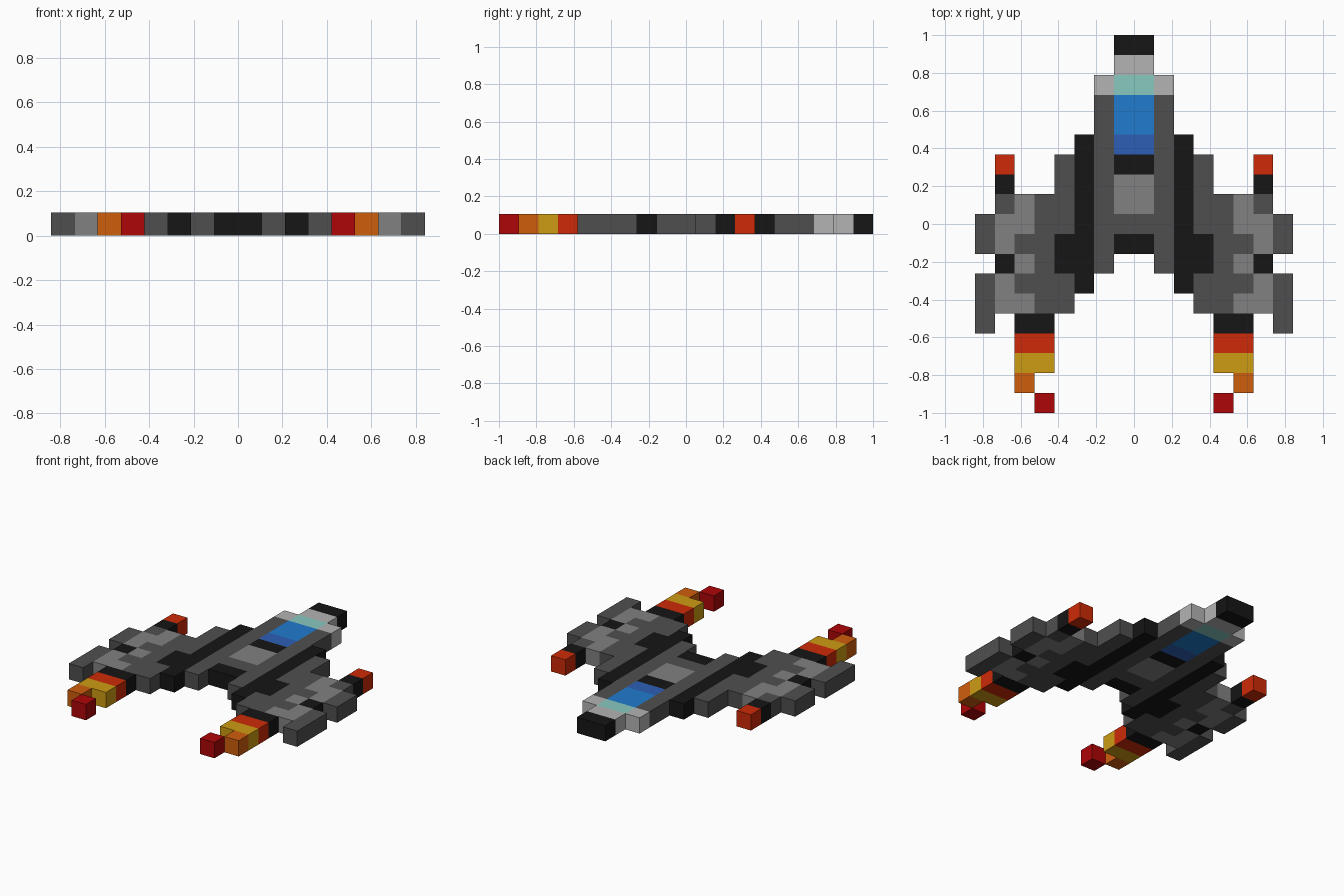
import bpy, bmesh
from mathutils import Matrix

if "Cube" in bpy.data.objects:
    bpy.data.objects.remove(bpy.data.objects["Cube"])

CELL = 2 / 19  # one voxel; the ship is 19 rows long and 16 columns wide


def material(name, rgb):
    mat = bpy.data.materials.new(name)
    mat.diffuse_color = (*[(c / 255) ** 2.2 for c in rgb], 1)
    mat.use_nodes = True
    mat.node_tree.nodes["Principled BSDF"].inputs["Base Color"].default_value = mat.diffuse_color
    return mat


black = material("black", (28, 28, 28))
dark = material("dark_grey", (80, 80, 80))
mid = material("mid_grey", (128, 128, 128))
light = material("light_grey", (178, 178, 178))
teal = material("teal", (135, 200, 190))
blue = material("blue", (38, 122, 205))
deep_blue = material("deep_blue", (48, 95, 180))
red = material("red", (172, 14, 16))
scarlet = material("scarlet", (204, 46, 16))
orange = material("orange", (206, 94, 20))
yellow = material("yellow", (204, 154, 26))


def add_box(bm, x0, x1, r0, r1):
    """Box over columns x0..x1 and rows r0..r1, rows counted from the nose."""
    size = ((x1 - x0) * CELL, (r1 - r0) * CELL, CELL)
    centre = ((x0 + x1) / 2 * CELL, 1 - (r0 + r1) / 2 * CELL, CELL / 2)
    bmesh.ops.create_cube(bm, size=1, matrix=Matrix.Translation(centre) @ Matrix.Diagonal((*size, 1)))


def part(name, mat, *boxes):
    """Symmetric part: boxes from column 0 straddle the centre, others are mirrored."""
    bm = bmesh.new()
    for x0, x1, r0, r1 in boxes:
        if x0 == 0:
            add_box(bm, -x1, x1, r0, r1)
        else:
            add_box(bm, x0, x1, r0, r1)
            add_box(bm, -x1, -x0, r0, r1)
    mesh = bpy.data.meshes.new(name)
    bm.to_mesh(mesh)
    bm.free()
    mesh.materials.append(mat)
    bpy.context.collection.objects.link(bpy.data.objects.new(name, mesh))


# Nose and cockpit
part("nose_tip", black, (0, 1, 0, 1))
part("nose_collar", light, (0, 1, 1, 2), (1, 2, 2, 3))
part("windscreen", teal, (0, 1, 2, 3))
part("canopy", blue, (0, 1, 3, 5))
part("canopy_rear", deep_blue, (0, 1, 5, 6))
part("canopy_frame", black, (0, 1, 6, 7))

# Fuselage
part("spine_panel", mid, (0, 1, 7, 9))
part("spine_rear", dark, (0, 1, 9, 10))
part("tail_block", black, (0, 1, 10, 11))
part("fuselage_side", dark, (1, 2, 3, 12))
part("wing_root", black, (2, 3, 5, 13), (3, 4, 10, 12))

# Wings
part("inner_wing", dark, (3, 4, 6, 10), (3, 4, 12, 14), (4, 5, 8, 14),
     (5, 6, 10, 11), (5, 6, 12, 13), (6, 7, 8, 9))
part("wing_panel", mid, (5, 6, 8, 10), (6, 7, 9, 11), (5, 6, 11, 12),
     (6, 7, 12, 13), (5, 7, 13, 14))
part("wing_tip", dark, (7, 8, 9, 11), (7, 8, 12, 15))
part("wing_tip_joint", black, (6, 7, 11, 12))

# Guns
part("gun_barrel", black, (6, 7, 7, 8))
part("gun_muzzle", scarlet, (6, 7, 6, 7))

# Engines and exhaust flames
part("engine_nozzle", black, (4, 6, 14, 15))
part("flame_base", scarlet, (4, 6, 15, 16))
part("flame_middle", yellow, (4, 6, 16, 17))
part("flame_outer", orange, (5, 6, 17, 18))
part("flame_spark", red, (4, 5, 18, 19))
